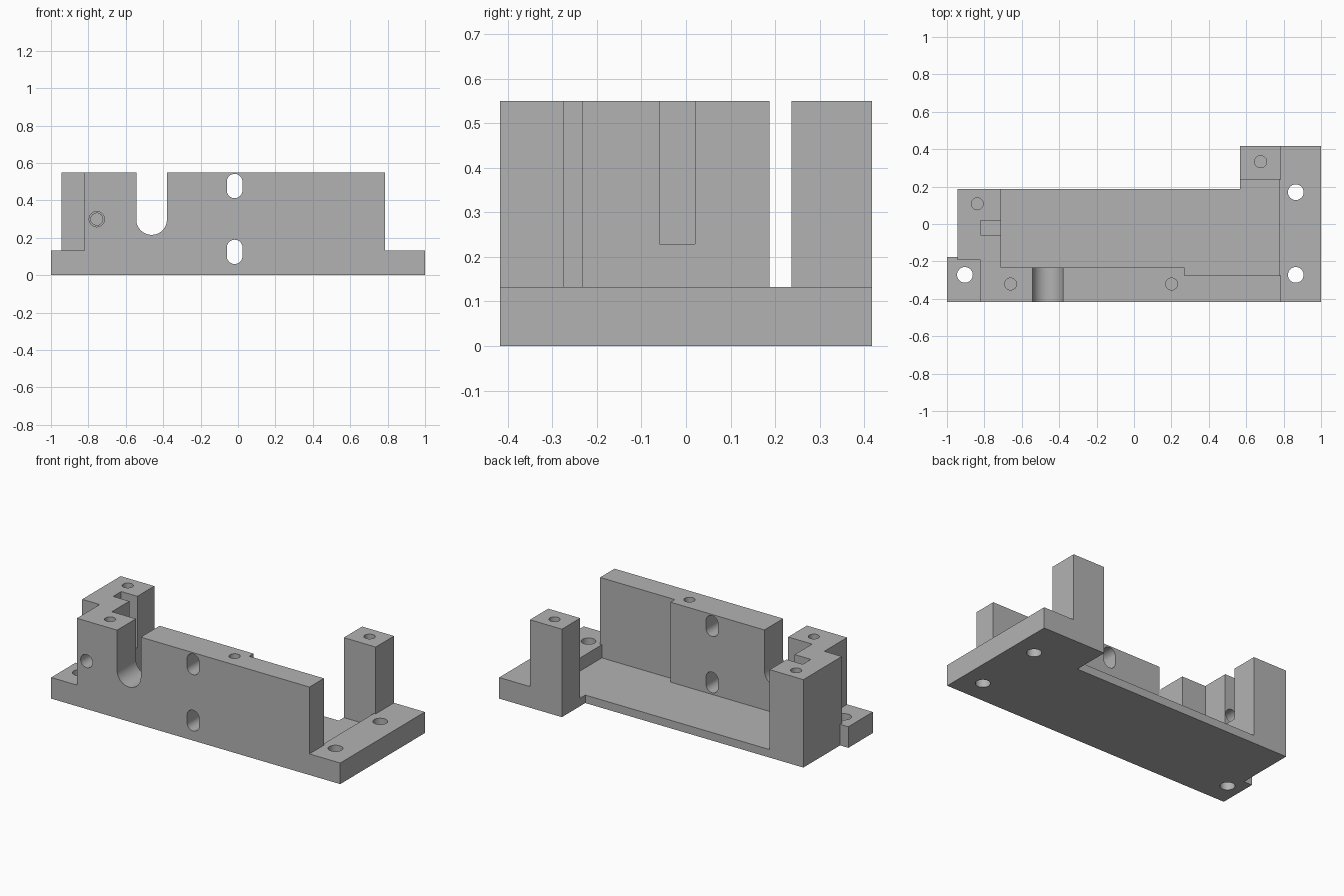
import bpy, bmesh, math
from mathutils import Vector

if "Cube" in bpy.data.objects:
    bpy.data.objects.remove(bpy.data.objects["Cube"])

grey = bpy.data.materials.new("machined_grey")
grey.diffuse_color = (0.45, 0.45, 0.45, 1)
grey.use_nodes = True
grey.node_tree.nodes["Principled BSDF"].inputs["Base Color"].default_value = grey.diffuse_color


def prism(name, profile, lo, hi, axis="Z"):
    """Extrude an xy profile along Z, or an xz profile along Y."""
    bm = bmesh.new()
    place = (lambda a, b: (a, b, lo)) if axis == "Z" else (lambda a, b: (a, lo, b))
    face = bm.faces.new([bm.verts.new(place(a, b)) for a, b in profile])
    move = Vector((0, 0, hi - lo)) if axis == "Z" else Vector((0, hi - lo, 0))
    ext = bmesh.ops.extrude_face_region(bm, geom=[face])
    bmesh.ops.translate(bm, vec=move,
                        verts=[v for v in ext["geom"] if isinstance(v, bmesh.types.BMVert)])
    bmesh.ops.recalc_face_normals(bm, faces=bm.faces)
    mesh = bpy.data.meshes.new(name)
    bm.to_mesh(mesh)
    bm.free()
    ob = bpy.data.objects.new(name, mesh)
    mesh.materials.append(grey)
    bpy.context.collection.objects.link(ob)
    return ob


def arc(cx, cy, r, start, end, n):
    return [(cx + r * math.cos(math.radians(start + (end - start) * i / n)),
             cy + r * math.sin(math.radians(start + (end - start) * i / n)))
            for i in range(n + 1)]


def circle(cx, cy, r):
    return arc(cx, cy, r, 0, 360, 32)[:-1]


def rect(x0, x1, y0, y1):
    return [(x0, y0), (x1, y0), (x1, y1), (x0, y1)]


# Full-height block with the plan outline
block = prism("fixture_body", [(-1, -.418), (1, -.418), (1, .418), (.566, .418),
                               (.566, .187), (-.943, .187), (-.943, -.176), (-1, -.176)], 0, .55)
bpy.context.view_layer.objects.active = block
block.select_set(True)


def cut(profile, lo, hi, axis="Z"):
    tool = prism("cutter", profile, lo, hi, axis)
    tool.hide_render = True
    mod = block.modifiers.new("cut", "BOOLEAN")
    mod.operation, mod.solver, mod.object = "DIFFERENCE", "EXACT", tool
    bpy.ops.object.modifier_apply(modifier=mod.name)
    bpy.data.objects.remove(tool)


# Stepped floor pocket, open at the back
cut([(-.71, -.232), (.27, -.232), (.27, -.275), (.775, -.275), (.775, .237),
     (.5, .237), (.5, .3), (-.71, .3)], .05, .7)
# Right mounting ledge
cut([(.787, -.5), (1.1, -.5), (1.1, .5), (.787, .5), (.787, .237),
     (.76, .237), (.76, -.275), (.787, -.275)], .132, .7)
# Left mounting ledge
cut([(-1.1, -.5), (-.822, -.5), (-.822, -.193), (-.943, -.193),
     (-.943, -.1), (-1.1, -.1)], .132, .7)
# Clamp slot in the left column
cut(rect(-.822, -.65, -.06, .02), .229, .7)
# Round-bottomed notch in the front wall
cut([(-.544, .7)] + arc(-.462, .298, .082, 180, 360, 24) + [(-.38, .7)], -.5, -.2, "Y")
# Two oblong holes in the front wall
for z in (.125, .477):
    cut(arc(-.018, z + .023, .042, 0, 180, 16) + arc(-.018, z - .023, .042, 180, 360, 16),
        -.5, -.2, "Y")
# Clamp screw: clearance hole, then a smaller blind hole past the slot
cut(circle(-.755, .3, .041), -.5, -.03, "Y")
cut(circle(-.755, .3, .032), -.03, .13, "Y")
# Blind screw holes in the top
for x, y in ((-.838, .108), (-.66, -.321), (.201, -.321), (.677, .333)):
    cut(circle(x, y, .032), .35, .7)
# Through holes in the ledges
for x, y in ((-.904, -.272), (.865, -.272), (.865, .17)):
    cut(circle(x, y, .042), -.1, .3)

bpy.ops.object.shade_smooth_by_angle(angle=math.radians(30))
